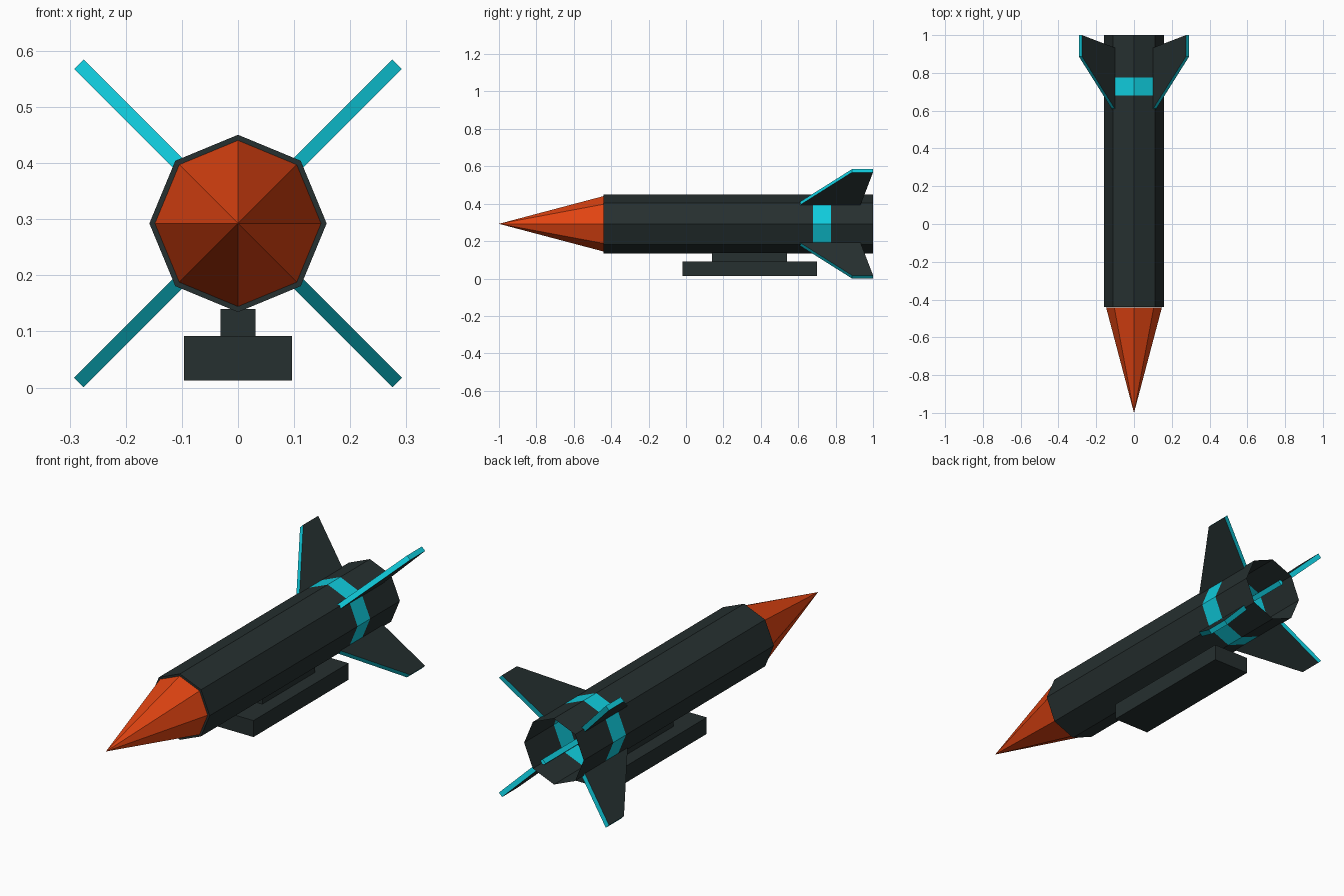
import bpy, bmesh
from math import pi, sin, cos
from mathutils import Matrix, Vector

cube = bpy.data.objects.get("Cube")
if cube:
    bpy.data.objects.remove(cube, do_unlink=True)

AXIS_Z = 0.2925   # height of the rocket's long axis
SIDES = 8


def material(name, rgb):
    m = bpy.data.materials.new(name)
    m.use_nodes = True
    m.diffuse_color = (*rgb, 1)
    bsdf = m.node_tree.nodes["Principled BSDF"]
    bsdf.inputs["Base Color"].default_value = (*rgb, 1)
    bsdf.inputs["Roughness"].default_value = 0.8
    return m


DARK = material("dark slate", (0.019, 0.029, 0.029))
TEAL = material("bright teal", (0.005, 0.6, 0.72))
ORANGE = material("burnt orange", (0.76, 0.058, 0.006))


def finish(name, bm, mats):
    bmesh.ops.recalc_face_normals(bm, faces=bm.faces)
    mesh = bpy.data.meshes.new(name)
    bm.to_mesh(mesh)
    bm.free()
    for m in mats:
        mesh.materials.append(m)
    obj = bpy.data.objects.new(name, mesh)
    bpy.context.collection.objects.link(obj)
    return obj


def ring(bm, radius, y):
    return [bm.verts.new((radius * cos(2 * pi * i / SIDES), y,
                          AXIS_Z + radius * sin(2 * pi * i / SIDES)))
            for i in range(SIDES)]


def bridge(bm, a, b, index=0):
    for i in range(SIDES):
        j = (i + 1) % SIDES
        bm.faces.new((a[i], a[j], b[j], b[i])).material_index = index


def box(name, half_x, y0, y1, z0, z1):
    bm = bmesh.new()
    size = Matrix.Diagonal((2 * half_x, y1 - y0, z1 - z0, 1))
    place = Matrix.Translation((0, (y0 + y1) / 2, (z0 + z1) / 2))
    bmesh.ops.create_cube(bm, size=1, matrix=place @ size)
    return finish(name, bm, [DARK])


# Octagonal body: closed at the nose, open at the tail, with a teal band
bm = bmesh.new()
rings = [ring(bm, 0.158, y) for y in (-0.44, 0.68, 0.775, 1.0)]
bm.faces.new(rings[0])
for k in range(3):
    bridge(bm, rings[k], rings[k + 1], 1 if k == 1 else 0)
finish("body", bm, [DARK, TEAL])

# Pointed nose cone
bm = bmesh.new()
base = ring(bm, 0.148, -0.441)
tip = bm.verts.new((0, -1, AXIS_Z))
for i in range(SIDES):
    bm.faces.new((base[i], base[(i + 1) % SIDES], tip))
bm.faces.new(base)
finish("nose_cone", bm, [ORANGE])

# Four swept fins with dark sides and teal rims, as (radius, y) outlines
FIN = [(0.143, 0.597), (0.401, 0.887), (0.401, 1.0), (0.143, 0.93)]
HALF = 0.012
for n, name in enumerate(("upper_left", "upper_right", "lower_right", "lower_left")):
    angle = pi / 4 + n * pi / 2
    out = Vector((cos(angle), 0, sin(angle)))
    side = Vector((-sin(angle), 0, cos(angle)))
    bm = bmesh.new()
    a, b = [[bm.verts.new(out * r + side * s + Vector((0, y, AXIS_Z))) for r, y in FIN]
            for s in (-HALF, HALF)]
    bm.faces.new(a)
    bm.faces.new(b)
    for i in range(4):
        j = (i + 1) % 4
        bm.faces.new((a[i], a[j], b[j], b[i])).material_index = 1
    finish(name + "_fin", bm, [DARK, TEAL])

# Mount under the body
box("mount_pylon", 0.031, 0.14, 0.54, 0.085, 0.14)
box("mount_block", 0.096, -0.02, 0.70, 0.013, 0.092)
